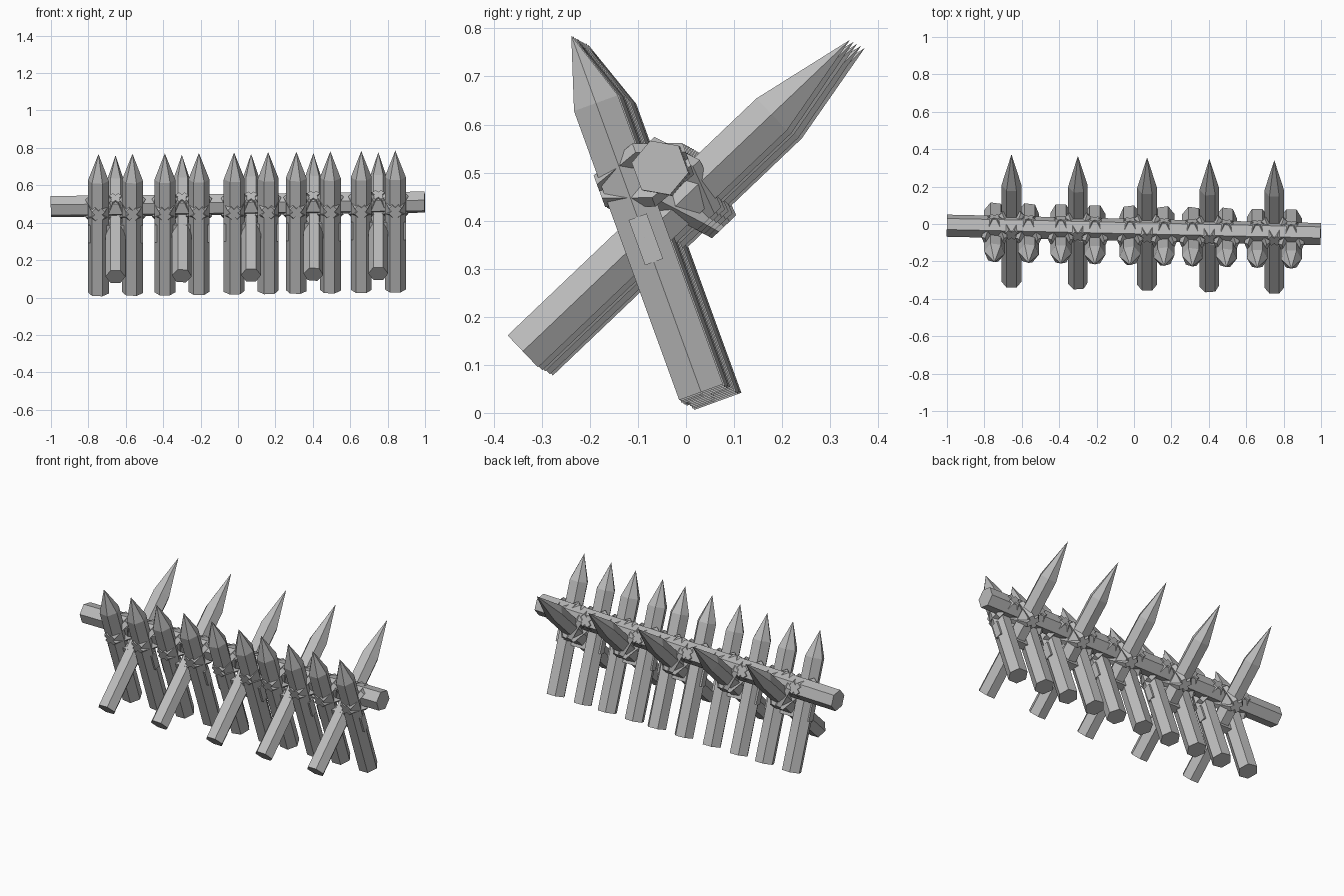
import bpy, bmesh, math
from mathutils import Matrix, Vector

cube = bpy.data.objects.get("Cube")
if cube:
    bpy.data.objects.remove(cube, do_unlink=True)

wood = bpy.data.materials.new("grey_wood")
wood.use_nodes = True
GREY = (0.5, 0.5, 0.5, 1)
wood.diffuse_color = GREY
wood.node_tree.nodes["Principled BSDF"].inputs["Base Color"].default_value = GREY


def finish(name, bm, matrix):
    bm.transform(matrix)
    bmesh.ops.recalc_face_normals(bm, faces=bm.faces)
    mesh = bpy.data.meshes.new(name)
    bm.to_mesh(mesh)
    bm.free()
    mesh.materials.append(wood)
    obj = bpy.data.objects.new(name, mesh)
    bpy.context.collection.objects.link(obj)
    return obj


def log(name, matrix, radius, length, tip=0, roll=0):
    """Six-sided log along local z, with an optional sharpened tip."""
    bm = bmesh.new()
    corners = [(radius * math.cos(roll + i * math.pi / 3),
                radius * math.sin(roll + i * math.pi / 3)) for i in range(6)]
    low = [bm.verts.new((x, y, 0)) for x, y in corners]
    high = [bm.verts.new((x, y, length)) for x, y in corners]
    bm.faces.new(low)
    point = bm.verts.new((0, 0, length + tip)) if tip else None
    if not tip:
        bm.faces.new(high)
    for i in range(6):
        j = (i + 1) % 6
        bm.faces.new((low[i], low[j], high[j], high[i]))
        if tip:
            bm.faces.new((high[i], high[j], point))
    return finish(name, bm, matrix)


def lashing(name, rail_point, log_dir, normal, gap, reach):
    """Two crossed bands binding a log to the rail."""
    for side in (-1, 1):
        t = (Vector((side, 0, 0)) + log_dir).normalized()
        b = t.cross(normal)
        matrix = Matrix((t, normal, b)).transposed().to_4x4()
        matrix.translation = rail_point
        bm = bmesh.new()
        outline = [(-0.035, -0.06), (0.035, -0.06), (0.085, gap / 2),
                   (0.035, gap + reach), (-0.035, gap + reach), (-0.085, gap / 2)]
        face = bm.faces.new([bm.verts.new((x, y, -0.014)) for x, y in outline])
        grown = bmesh.ops.extrude_face_region(bm, geom=[face])
        bmesh.ops.translate(bm, vec=(0, 0, 0.028),
                            verts=[v for v in grown["geom"] if isinstance(v, bmesh.types.BMVert)])
        finish(name, bm, matrix)


def drift(x):
    """The whole barricade skews slightly along its length."""
    return Vector((x, -0.022 * x, 0.012 * x))


# Long horizontal rail
rail_turn = Matrix.Rotation(-0.0225, 4, 'Z') @ Matrix.Rotation(math.pi / 2 - 0.012, 4, 'Y')
log("rail", Matrix.Translation((-1, -0.009, 0.486)) @ rail_turn, 0.06, 1.999,
    roll=math.radians(80))

lean_front = math.radians(20)
lean_back = math.radians(46.4)
front_dir = Vector((0, -math.sin(lean_front), math.cos(lean_front)))
back_dir = Vector((0, math.sin(lean_back), math.cos(lean_back)))
front_turn = Matrix.Rotation(lean_front, 4, 'X')
back_turn = Matrix.Rotation(-lean_back, 4, 'X')

for n, gx in enumerate((-0.655, -0.3, 0.07, 0.403, 0.75)):
    # Pair of stakes leaning to the front
    for side in (-1, 1):
        base = drift(gx + side * 0.091) + Vector((0, 0.05, 0.033))
        log("front_stake", Matrix.Translation(base) @ front_turn, 0.056, 0.64, 0.15,
            roll=math.radians(8 * (n % 3 - 1)))
        rail_point = drift(base.x) + Vector((0, -0.033, 0.498))
        lashing("front_lashing", rail_point, front_dir,
                Vector((0, -math.cos(lean_front), -math.sin(lean_front))), 0.077, 0.06)

    # Single long stake crossing to the back
    base = drift(gx) + Vector((0, -0.323, 0.119))
    log("back_stake", Matrix.Translation(base) @ back_turn, 0.053, 0.715, 0.225,
        roll=math.radians(6 * (n % 2)))
    lashing("back_lashing", drift(gx) + Vector((0, -0.033, 0.498)), back_dir,
            Vector((0, math.cos(lean_back), -math.sin(lean_back))), 0.08, 0.062)

    # Flat peg joining the three stakes where they cross
    bm = bmesh.new()
    bmesh.ops.create_cube(bm, size=1)
    bmesh.ops.scale(bm, vec=(0.294, 0.04, 0.1), verts=bm.verts)
    finish("cross_peg", bm,
           Matrix.Translation(drift(gx) + Vector((0, -0.067, 0.352))) @ front_turn)
